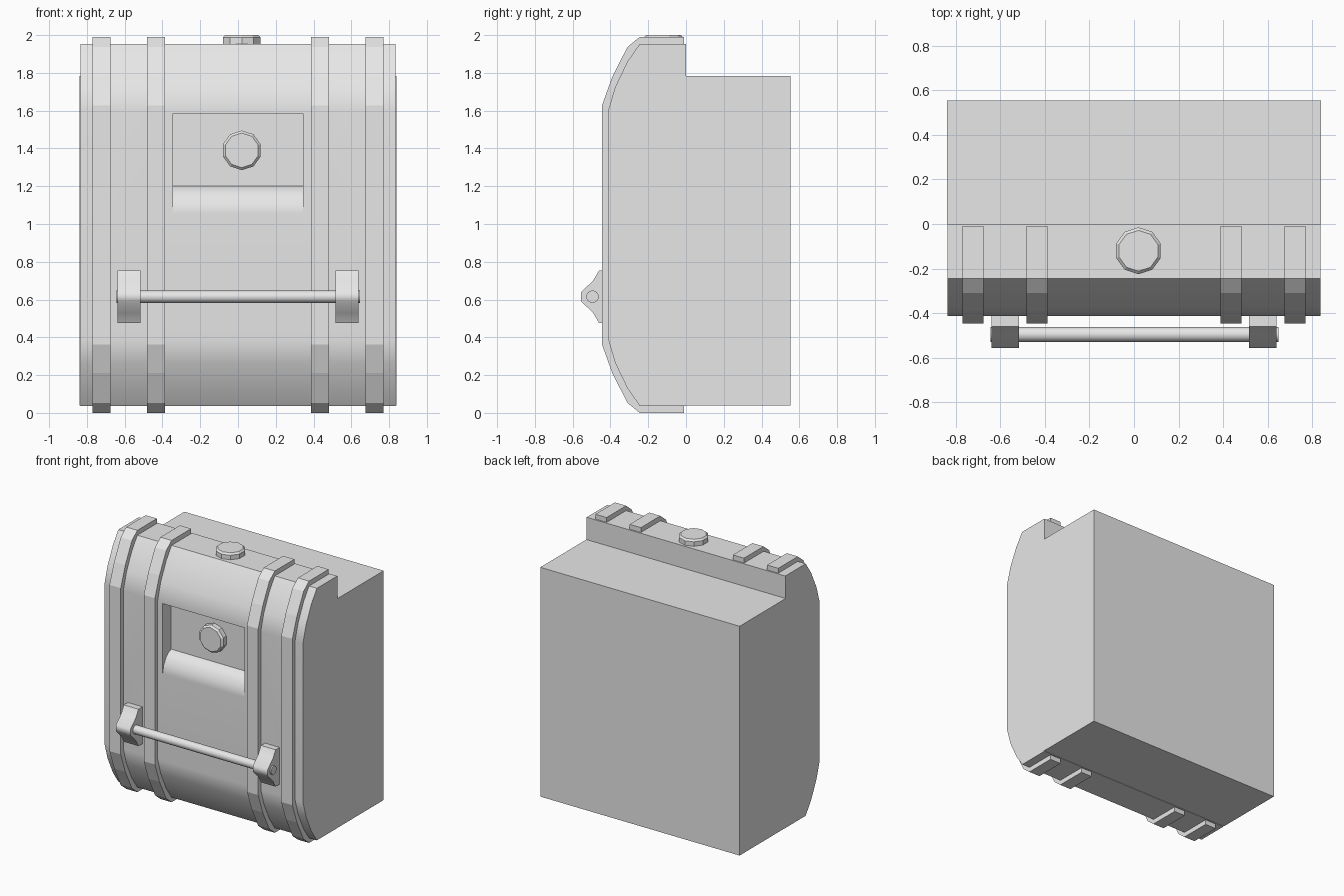
import bpy
import bmesh
from math import pi, radians
from mathutils import Matrix, Vector

cube = bpy.data.objects.get("Cube")
if cube:
    bpy.data.objects.remove(cube, do_unlink=True)

grey = bpy.data.materials.new("light_grey")
grey.use_nodes = True
colour = (0.8, 0.8, 0.8, 1)
grey.diffuse_color = colour
grey.node_tree.nodes["Principled BSDF"].inputs["Base Color"].default_value = colour

MID = 0.995  # height of the tank's mirror plane


def finish(name, bm):
    """Turn a bmesh into a named grey object."""
    bmesh.ops.recalc_face_normals(bm, faces=bm.faces)
    mesh = bpy.data.meshes.new(name)
    bm.to_mesh(mesh)
    bm.free()
    mesh.materials.append(grey)
    obj = bpy.data.objects.new(name, mesh)
    bpy.context.collection.objects.link(obj)
    return obj


def smooth(obj, angle=32):
    bpy.ops.object.select_all(action="DESELECT")
    obj.select_set(True)
    bpy.context.view_layer.objects.active = obj
    bpy.ops.object.shade_smooth_by_angle(angle=radians(angle))
    weighted = obj.modifiers.new("weighted_normals", "WEIGHTED_NORMAL")
    weighted.keep_sharp = True


def extrude(name, profile, x0, x1):
    """Extrude a (y, z) outline from x0 to x1."""
    bm = bmesh.new()
    face = bm.faces.new([bm.verts.new((x0, y, z)) for y, z in profile])
    out = bmesh.ops.extrude_face_region(bm, geom=[face])
    moved = [v for v in out["geom"] if isinstance(v, bmesh.types.BMVert)]
    bmesh.ops.translate(bm, verts=moved, vec=(x1 - x0, 0, 0))
    return finish(name, bm)


def mirrored(upper):
    """Add the lower half of an outline."""
    return upper + [(y, 2 * MID - z) for y, z in reversed(upper)]


def cap(name, location, rotation):
    """Ten-sided filler cap with a bevelled rim."""
    bm = bmesh.new()
    bmesh.ops.create_cone(bm, cap_ends=True, segments=10,
                          radius1=0.105, radius2=0.105, depth=0.06)
    rim = [e for e in bm.edges if all(v.co.z > 0 for v in e.verts)]
    bmesh.ops.bevel(bm, geom=rim, offset=0.013, segments=1, affect="EDGES")
    bmesh.ops.rotate(bm, verts=bm.verts, matrix=rotation)
    bmesh.ops.translate(bm, verts=bm.verts, vec=Vector(location))
    return finish(name, bm)


# Tank body with rounded front
tank_curve = [(-0.245, 1.953), (-0.31, 1.86), (-0.375, 1.725), (-0.412, 1.60)]
body = extrude("tank_body", mirrored([(0, 1.953)] + tank_curve), -0.835, 0.835)

# Front recess with a curved sill
recess = [(-0.31, 1.585), (-0.31, 1.2), (-0.345, 1.185), (-0.375, 1.155),
          (-0.4, 1.11), (-0.413, 1.05), (-0.6, 1.05), (-0.6, 1.585)]
cutter = extrude("recess_cutter", recess, -0.345, 0.345)
cutter.hide_render = True
cut = body.modifiers.new("recess", "BOOLEAN")
cut.operation = "DIFFERENCE"
cut.solver = "EXACT"
cut.object = cutter
bpy.context.view_layer.objects.active = body
bpy.ops.object.modifier_apply(modifier=cut.name)
bpy.data.objects.remove(cutter, do_unlink=True)
smooth(body)

# Rear box
extrude("rear_box", [(0, 0.04), (0.553, 0.04), (0.553, 1.783), (0, 1.783)],
        -0.838, 0.838)

# Straps wrapped round the tank
strap_curve = [(-0.01, 1.99), (-0.245, 1.99), (-0.31, 1.937),
               (-0.39, 1.78), (-0.445, 1.627)]
inner = mirrored([(-0.01, 1.953)] + tank_curve)
band = mirrored(strap_curve) + inner[::-1]
for side, sign in (("left", 1), ("right", -1)):
    for place, x in (("outer", 0.722), ("inner", 0.434)):
        extrude(f"{side}_{place}_strap", band, sign * x - 0.047, sign * x + 0.047)

# Filler caps on the top and in the recess
cap("top_cap", (0.02, -0.12, 1.97), Matrix.Identity(3))
cap("front_cap", (0.02, -0.33, 1.39), Matrix.Rotation(pi / 2, 3, "X"))

# Step bar brackets
bracket = [(-0.4, 0.755), (-0.46, 0.755), (-0.492, 0.7), (-0.555, 0.64),
           (-0.555, 0.59), (-0.492, 0.53), (-0.46, 0.475), (-0.4, 0.475)]
for side, sign in (("left", 1), ("right", -1)):
    smooth(extrude(f"{side}_bracket", bracket, sign * 0.515, sign * 0.638), 50)

# Step bar
bm = bmesh.new()
bmesh.ops.create_cone(bm, cap_ends=True, segments=16,
                      radius1=0.033, radius2=0.033, depth=1.29)
bmesh.ops.rotate(bm, verts=bm.verts, matrix=Matrix.Rotation(pi / 2, 3, "Y"))
bmesh.ops.translate(bm, verts=bm.verts, vec=(0.002, -0.495, 0.615))
smooth(finish("step_bar", bm))
